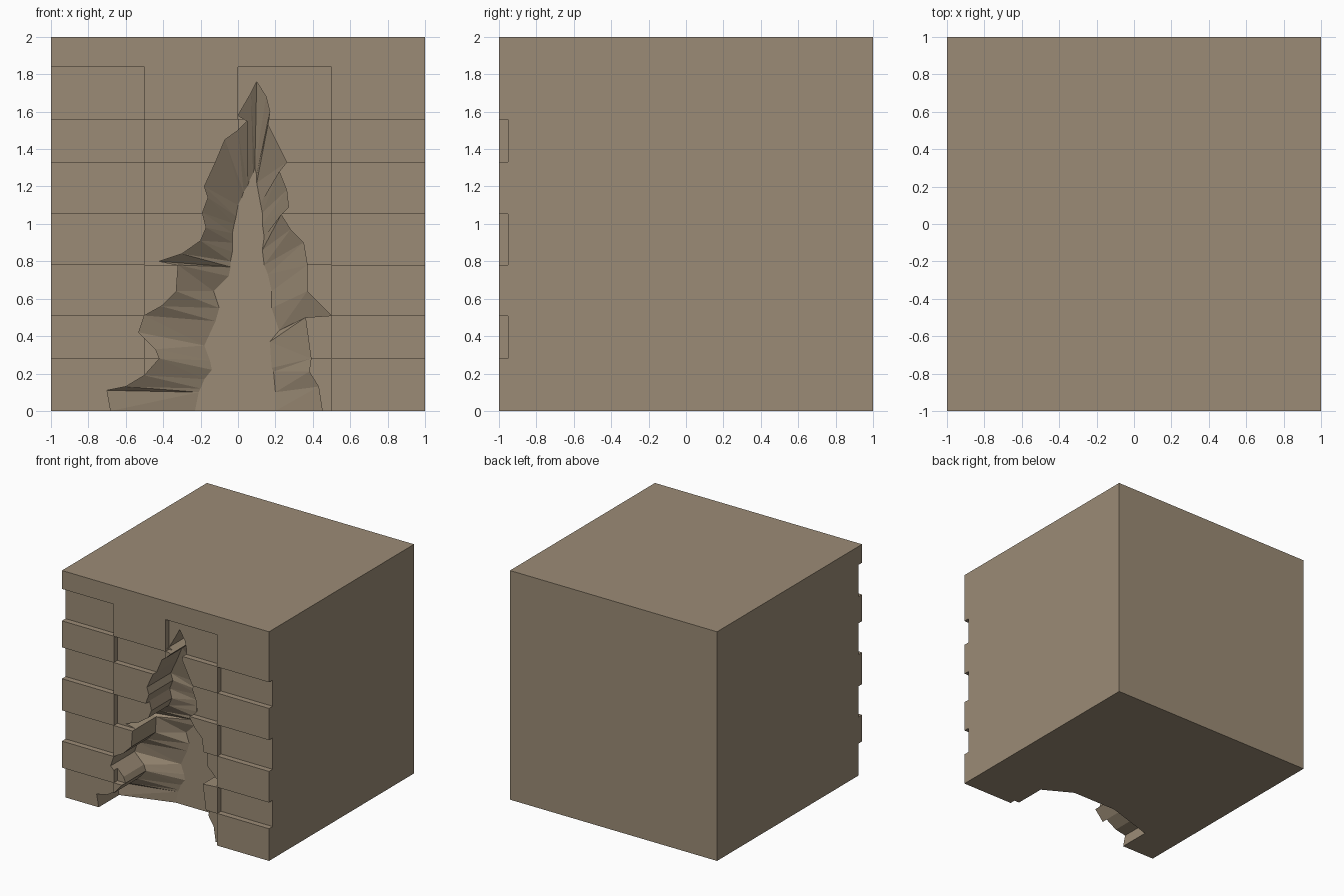
import bpy, bmesh

if "Cube" in bpy.data.objects:
    bpy.data.objects.remove(bpy.data.objects["Cube"])

COLS = [-1.0, -0.5, 0.0, 0.5, 1.0]
ROWS = [0.0, 0.28, 0.51, 0.78, 1.055, 1.33, 1.56, 1.84]
RIM_Y, BACK_Y = -0.67, -0.53      # cave: end of straight walls, back wall


def new_object(name, bm):
    bmesh.ops.recalc_face_normals(bm, faces=bm.faces)
    mesh = bpy.data.meshes.new(name)
    bm.to_mesh(mesh)
    bm.free()
    obj = bpy.data.objects.new(name, mesh)
    bpy.context.collection.objects.link(obj)
    return obj


def add_box(bm, lo, hi):
    verts = bmesh.ops.create_cube(bm, size=1)["verts"]
    for v in verts:
        v.co = [(l + h) / 2 + c * (h - l) for l, h, c in zip(lo, hi, v.co)]


def cut(obj, cutter):
    cutter.hide_render = True
    mod = obj.modifiers.new(cutter.name, 'BOOLEAN')
    mod.operation = 'DIFFERENCE'
    mod.solver = 'EXACT'
    mod.use_self = True
    mod.object = cutter
    bpy.context.view_layer.objects.active = obj
    bpy.ops.object.modifier_apply(modifier=mod.name)
    bpy.data.objects.remove(cutter)


# Solid block
bm = bmesh.new()
add_box(bm, (-1, -1, 0), (1, 1, 2))
block = new_object("stone_block", bm)

# Checkerboard of shallow brick recesses on the front
bm = bmesh.new()
eps = 0.0008
for r in range(7):
    for c in range(4):
        if (r + c) % 2 == 0:
            x0 = -1.1 if c == 0 else COLS[c] + eps
            x1 = 1.1 if c == 3 else COLS[c + 1] - eps
            z0 = -0.1 if r == 0 else ROWS[r] + eps
            add_box(bm, (x0, -1.1, z0), (x1, -0.95, ROWS[r + 1] - eps))
cut(block, new_object("brick_recesses", bm))

# Jagged cave opening: rim x, rim z, back x, back z
right_side = [
    (.45, 0, .20, 0), (.43, .13, .20, .10), (.38, .21, .19, .21),
    (.39, .28, .18, .23), (.36, .50, .17, .37), (.50, .51, .22, .43),
    (.37, .64, .18, .55), (.37, .78, .18, .64), (.35, .90, .16, .73),
    (.28, .97, .14, .78), (.23, 1.05, .13, .86), (.27, 1.09, .14, .93),
    (.26, 1.18, .13, 1.0), (.22, 1.28, .13, 1.06), (.26, 1.33, .12, 1.11),
    (.16, 1.53, .10, 1.22), (.17, 1.60, .10, 1.26), (.15, 1.68, .095, 1.28),
    (.10, 1.76, .09, 1.30)]
left_side = [
    (.07, 1.70, .08, 1.27), (.0, 1.58, .06, 1.23), (.05, 1.55, .05, 1.20),
    (0, 1.50, .03, 1.17), (-.07, 1.45, .02, 1.14), (-.12, 1.33, .0, 1.10),
    (-.18, 1.20, -.01, 1.04), (-.16, 1.14, -.02, 1.0), (-.19, 1.06, -.03, .95),
    (-.17, .98, -.03, .90), (-.20, .91, -.03, .85), (-.30, .84, -.04, .80),
    (-.42, .80, -.04, .77), (-.32, .78, -.05, .72), (-.33, .64, -.13, .64),
    (-.41, .56, -.10, .55), (-.50, .51, -.12, .48), (-.53, .42, -.18, .35),
    (-.44, .33, -.15, .27), (-.42, .28, -.14, .22), (-.50, .19, -.18, .17),
    (-.60, .13, -.20, .12), (-.70, .11, -.21, .10), (-.68, 0, -.23, 0)]
first, last = right_side[0], left_side[-1]
outline = ([(first[0], -.2, first[2], -.2)] + right_side + left_side
           + [(last[0], -.2, last[2], -.2)])

bm = bmesh.new()
rings = [[bm.verts.new((p[0], -1.2, p[1])) for p in outline],
         [bm.verts.new((p[0], RIM_Y, p[1])) for p in outline],
         [bm.verts.new((p[2], BACK_Y, p[3])) for p in outline]]
n = len(outline)
for a, b in zip(rings, rings[1:]):
    for i in range(n):
        j = (i + 1) % n
        bm.faces.new((a[i], a[j], b[j], b[i]))
bm.faces.new(rings[0])
bm.faces.new(rings[-1])
bmesh.ops.triangulate(bm, faces=bm.faces)
cut(block, new_object("cave_opening", bm))

# Stone colour
stone = bpy.data.materials.new("brown_stone")
stone.diffuse_color = (0.33, 0.26, 0.18, 1)
stone.use_nodes = True
stone.node_tree.nodes["Principled BSDF"].inputs["Base Color"].default_value = stone.diffuse_color
block.data.materials.clear()
block.data.materials.append(stone)
